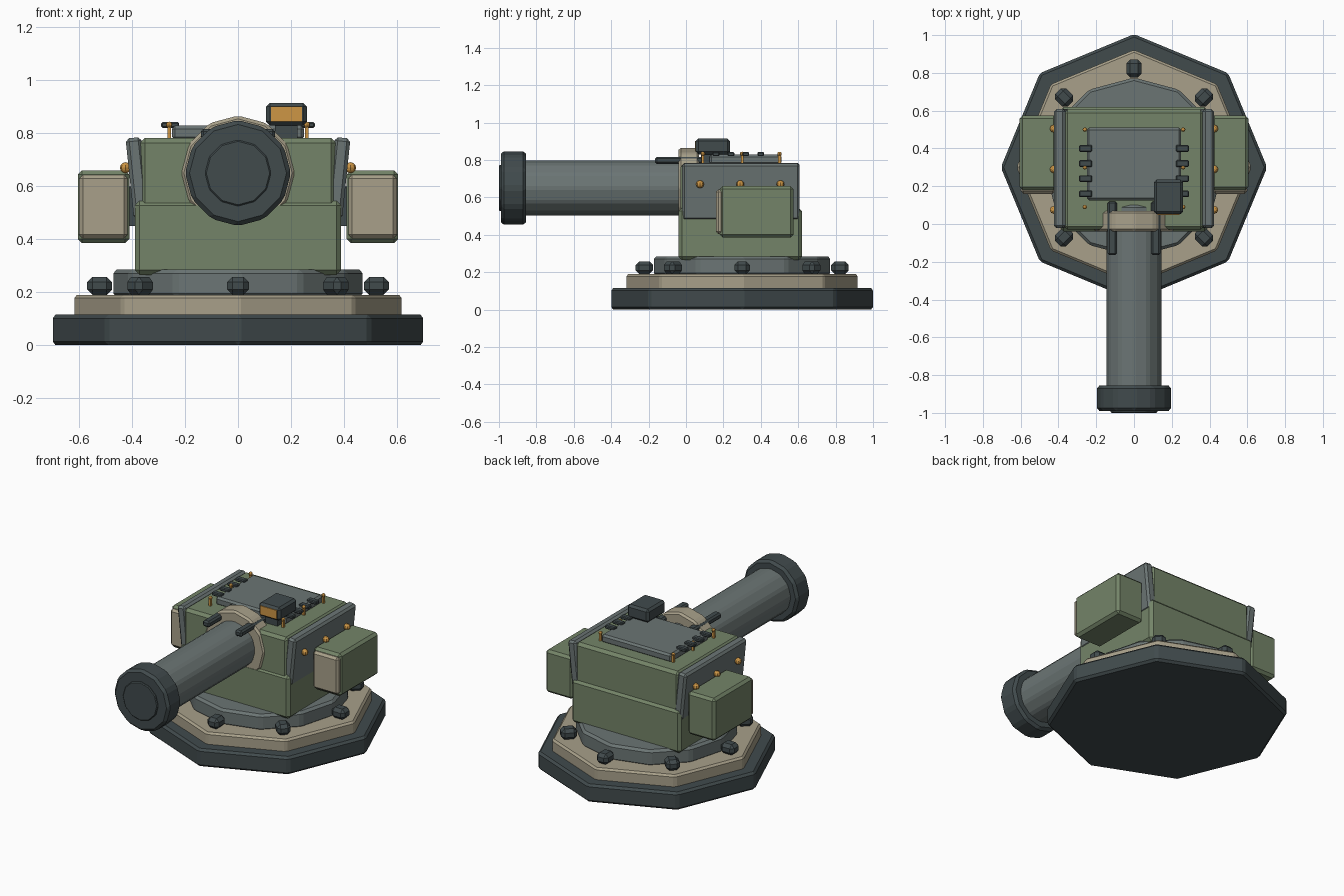
import bpy, bmesh, math
from mathutils import Matrix, Vector

if "Cube" in bpy.data.objects:
    bpy.data.objects.remove(bpy.data.objects["Cube"])


def material(name, rgb):
    m = bpy.data.materials.new(name)
    m.diffuse_color = (*rgb, 1)
    m.use_nodes = True
    m.node_tree.nodes["Principled BSDF"].inputs["Base Color"].default_value = m.diffuse_color
    return m


GREEN = material("olive green", (0.174, 0.231, 0.138))
SAND = material("sand", (0.392, 0.352, 0.254))
GREY = material("steel grey", (0.147, 0.178, 0.175))
DARK = material("dark steel", (0.052, 0.069, 0.073))
AMBER = material("amber", (0.610, 0.305, 0.060))


def finish(bm, name, mat, bevel):
    if bevel:
        bmesh.ops.bevel(bm, geom=bm.edges[:], offset=bevel, segments=1,
                        affect='EDGES', clamp_overlap=True)
    bmesh.ops.recalc_face_normals(bm, faces=bm.faces[:])
    me = bpy.data.meshes.new(name)
    bm.to_mesh(me)
    bm.free()
    me.materials.append(mat)
    ob = bpy.data.objects.new(name, me)
    bpy.context.collection.objects.link(ob)
    return ob


def box(name, mat, x, y, z, bevel=0.012):
    """Chamfered box from three (low, high) ranges."""
    bm = bmesh.new()
    lo, hi = Vector((x[0], y[0], z[0])), Vector((x[1], y[1], z[1]))
    bmesh.ops.create_cube(bm, size=1, matrix=Matrix.Translation((lo + hi) / 2)
                          @ Matrix.Diagonal((*(hi - lo), 1)))
    return finish(bm, name, mat, bevel)


def prism(name, mat, sides, radius, a, b, centre, axis='Z', bevel=0.012):
    """Chamfered regular prism from a to b along the Z or Y axis."""
    bm = bmesh.new()
    bmesh.ops.create_cone(bm, cap_ends=True, segments=sides, radius1=radius,
                          radius2=radius, depth=b - a)
    mid = (a + b) / 2
    if axis == 'Z':
        mat4 = Matrix.Translation((centre[0], centre[1], mid))
    else:
        mat4 = (Matrix.Translation((centre[0], mid, centre[1]))
                @ Matrix.Rotation(math.pi / 2, 4, 'X'))
    bmesh.ops.transform(bm, matrix=mat4, verts=bm.verts[:])
    return finish(bm, name, mat, bevel)


def rivet(name, loc, r):
    bm = bmesh.new()
    bmesh.ops.create_uvsphere(bm, u_segments=8, v_segments=6, radius=r,
                              matrix=Matrix.Translation(loc))
    return finish(bm, name, AMBER, 0)


# stepped base and turntable
C = (0, 0.3)
prism("base_plate", DARK, 8, 0.705, 0, 0.115, C, bevel=0.014)
prism("base_step", SAND, 8, 0.622, 0.10, 0.19, C)
prism("turntable", GREY, 12, 0.475, 0.18, 0.285, C, bevel=0.015)

# ring of chunky bolts
for i in range(8):
    a = i * math.pi / 4
    bolt = box("base_bolt", DARK, (-0.047, 0.047), (-0.041, 0.041),
               (-0.034, 0.034), 0.02)
    bolt.location = (0.523 * math.cos(a), 0.3 + 0.523 * math.sin(a), 0.224)
    bolt.rotation_euler.z = a

# main housing
box("lower_housing", GREEN, (-0.39, 0.39), (-0.04, 0.62), (0.265, 0.545), 0.018)
box("upper_housing", GREEN, (-0.37, 0.37), (-0.03, 0.605), (0.50, 0.782), 0.018)

# left and right side equipment
for s in (-1, 1):
    def span(a, b):
        return tuple(sorted((s * a, s * b)))

    plate = box("side_armour", GREY, (-0.03, 0.03), (-0.315, 0.315),
                (-0.153, 0.153), 0.013)
    plate.location = (s * 0.379, 0.293, 0.631)
    plate.rotation_euler.y = s * math.radians(6)
    box("side_pod", GREEN, span(0.41, 0.605), (0.18, 0.575), (0.385, 0.66), 0.016)
    box("pod_cover", SAND, span(0.417, 0.6), (0.16, 0.20), (0.403, 0.643), 0.014)
    box("pod_mount", DARK, span(0.37, 0.42), (0.25, 0.5), (0.45, 0.6), 0)
    for y in (0.075, 0.29, 0.505):
        rivet("armour_rivet", (s * 0.425, y, 0.67), 0.021)
    for y in (0.09, 0.30, 0.50):
        rivet("roof_rivet", (s * 0.26, y, 0.832), 0.012)
        box("roof_rivet_post", AMBER, span(0.253, 0.267), (y - 0.007, y + 0.007),
            (0.775, 0.83), 0)
    for y in (0.16, 0.24, 0.32, 0.40):
        box("roof_fin", DARK, span(0.222, 0.29), (y - 0.018, y + 0.018),
            (0.82, 0.842), 0.005)
    box("barrel_rail", DARK, span(0.09, 0.14), (-0.165, 0.12), (0.778, 0.817), 0.01)

# roof hatch and sight
box("roof_hatch", GREY, (-0.25, 0.25), (0.125, 0.51), (0.775, 0.829))
box("sight_foot", DARK, (0.14, 0.225), (0.08, 0.2), (0.775, 0.84), 0)
box("sight_housing", DARK, (0.106, 0.26), (0.052, 0.235), (0.83, 0.915), 0.014)
box("sight_lens", AMBER, (0.124, 0.242), (0.047, 0.055), (0.844, 0.901), 0)

# gun
G = (0, 0.65)
prism("barrel_collar", SAND, 12, 0.217, -0.039, 0.07, G, 'Y')
prism("barrel", GREY, 12, 0.15, -0.90, 0.10, G, 'Y')
prism("muzzle", DARK, 12, 0.2, -0.99, -0.855, G, 'Y', 0.016)
prism("muzzle_cap", DARK, 12, 0.125, -1.0, -0.95, G, 'Y', 0.005)
